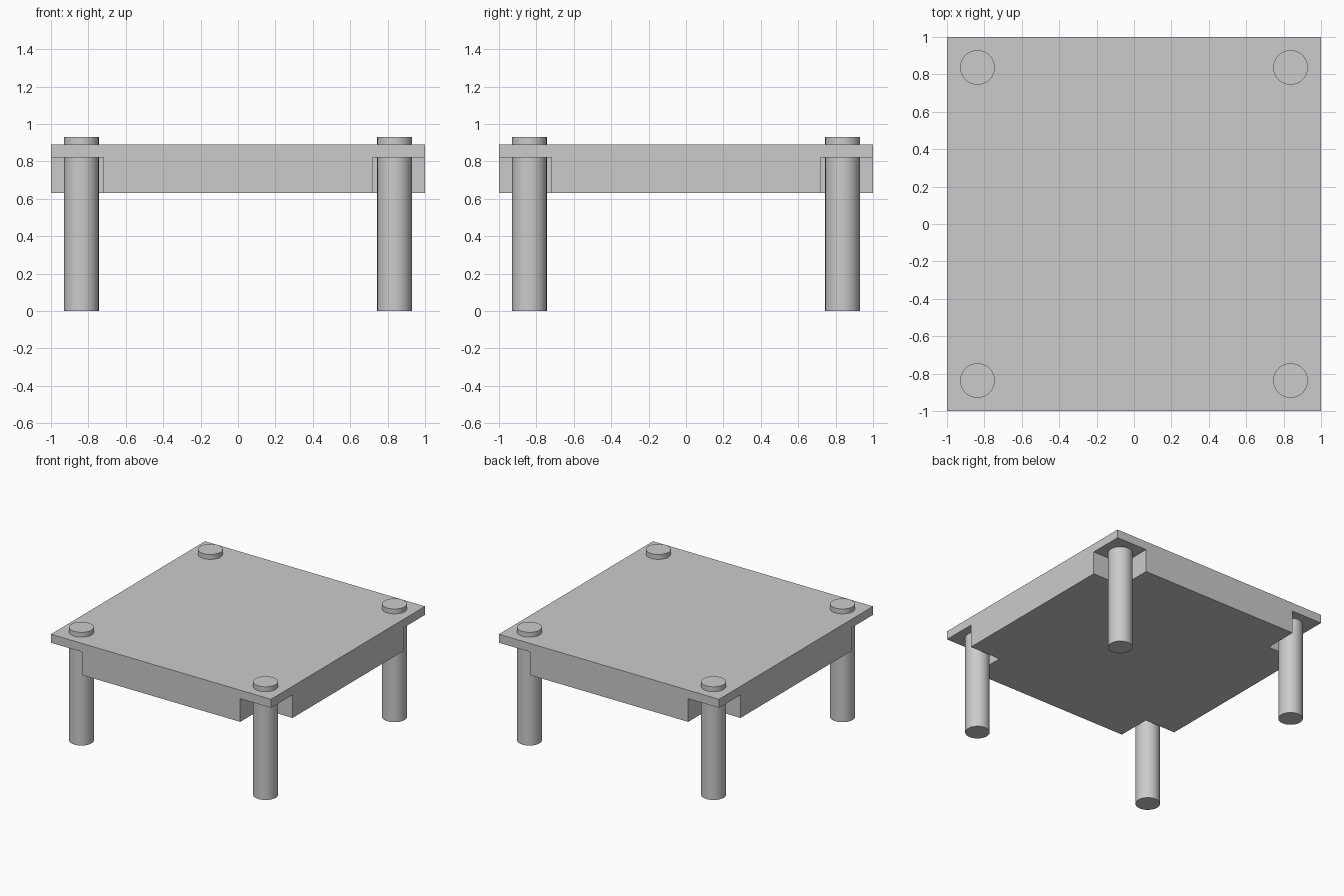
import bpy
import bmesh

HALF = 1.0          # half width of the table top
INNER = 0.72        # where each corner notch begins
BODY_Z, PLATE_Z, TOP_Z = 0.63, 0.82, 0.89
LEG_POS, LEG_RADIUS, LEG_HEIGHT = 0.837, 0.0925, 0.93

cube = bpy.data.objects.get("Cube")
if cube:
    bpy.data.objects.remove(cube, do_unlink=True)

# Single plain grey
grey = bpy.data.materials.new("plain_grey")
grey.use_nodes = True
colour = (0.6, 0.6, 0.6, 1)
grey.diffuse_color = colour
grey.node_tree.nodes["Principled BSDF"].inputs["Base Color"].default_value = colour


# Table top: square plate over a cross-shaped body, as one closed solid
def build_table_top():
    bm = bmesh.new()
    steps = (-HALF, -INNER, INNER, HALF)
    grid = [[bm.verts.new((x, y, PLATE_Z)) for y in steps] for x in steps]
    cells = {}
    for i in range(3):
        for j in range(3):
            cells[i, j] = bm.faces.new((grid[i][j], grid[i + 1][j],
                                        grid[i + 1][j + 1], grid[i][j + 1]))

    def extrude(faces, z):
        result = bmesh.ops.extrude_face_region(bm, geom=faces, use_keep_orig=True)
        for item in result["geom"]:
            if isinstance(item, bmesh.types.BMVert):
                item.co.z = z

    cross = [face for (i, j), face in cells.items() if i == 1 or j == 1]
    extrude(list(cells.values()), TOP_Z)
    extrude(cross, BODY_Z)
    bmesh.ops.delete(bm, geom=cross, context='FACES_ONLY')
    bmesh.ops.recalc_face_normals(bm, faces=bm.faces)
    bmesh.ops.dissolve_limit(bm, angle_limit=0.01, verts=bm.verts, edges=bm.edges)
    mesh = bpy.data.meshes.new("table_top")
    bm.to_mesh(mesh)
    bm.free()
    mesh.materials.append(grey)
    bpy.context.collection.objects.link(bpy.data.objects.new("table_top", mesh))


# Round leg that passes through the plate and stands proud of it
def build_leg(name, x, y):
    bpy.ops.mesh.primitive_cylinder_add(vertices=64, radius=LEG_RADIUS, depth=LEG_HEIGHT,
                                        location=(x, y, LEG_HEIGHT / 2))
    leg = bpy.context.object
    leg.name = name
    leg.data.materials.append(grey)
    bpy.ops.object.shade_smooth_by_angle()


build_table_top()
for side, sx in (("left", 1), ("right", -1)):
    for end, sy in (("front", -1), ("back", 1)):
        build_leg(f"{end}_{side}_leg", sx * LEG_POS, sy * LEG_POS)
